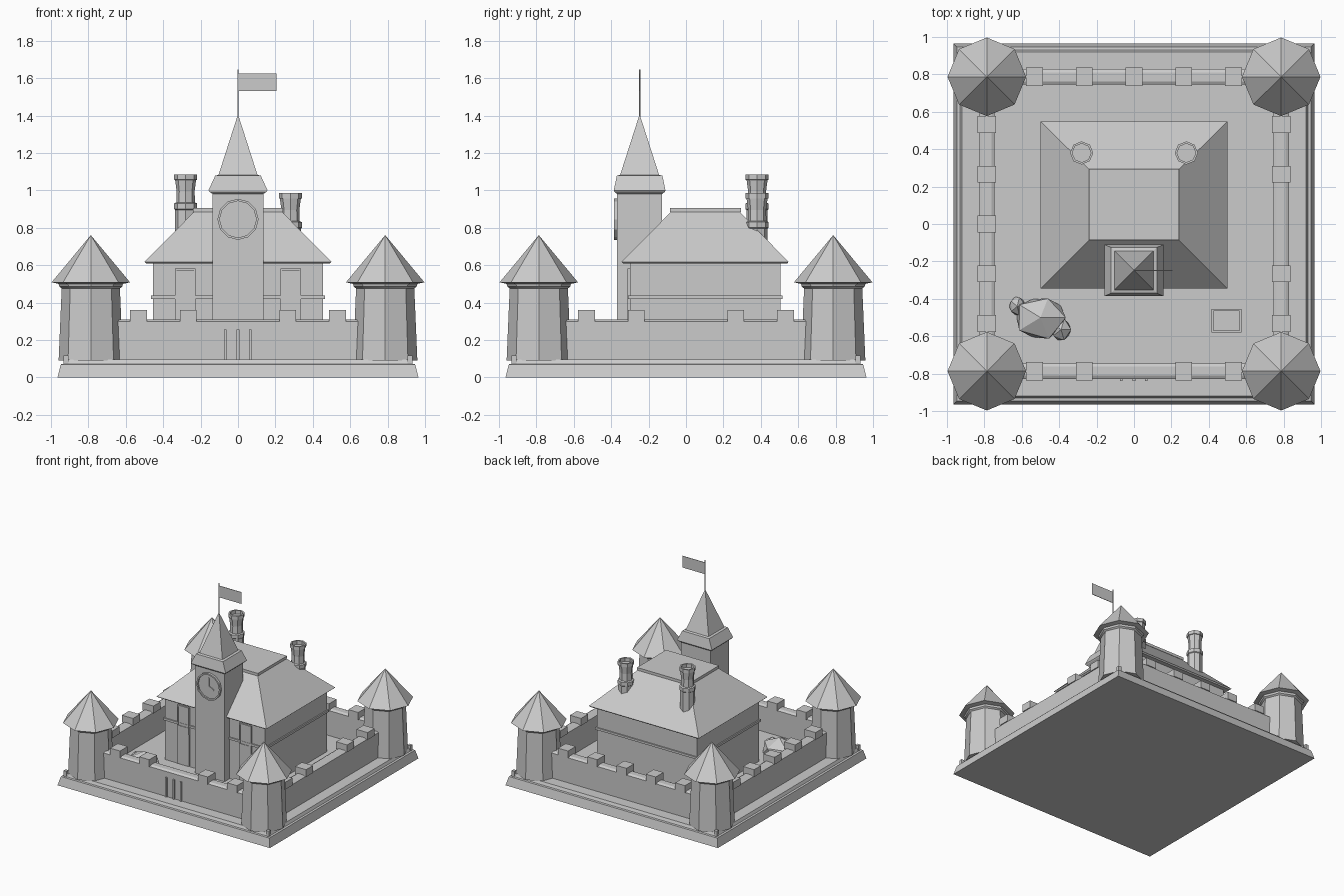
import bpy, bmesh, math, random
from mathutils import Vector

if "Cube" in bpy.data.objects:
    bpy.data.objects.remove(bpy.data.objects["Cube"])

stone = bpy.data.materials.new("pale_grey_stone")
stone.diffuse_color = (0.6, 0.6, 0.6, 1)
stone.use_nodes = True
stone.node_tree.nodes["Principled BSDF"].inputs["Base Color"].default_value = stone.diffuse_color


def finish(name, bm, smooth=False):
    bmesh.ops.remove_doubles(bm, verts=bm.verts, dist=1e-5)
    bmesh.ops.recalc_face_normals(bm, faces=bm.faces)
    me = bpy.data.meshes.new(name)
    bm.to_mesh(me)
    bm.free()
    me.materials.append(stone)
    ob = bpy.data.objects.new(name, me)
    bpy.context.collection.objects.link(ob)
    if smooth:
        bpy.ops.object.select_all(action='DESELECT')
        ob.select_set(True)
        bpy.context.view_layer.objects.active = ob
        bpy.ops.object.shade_smooth_by_angle(angle=math.radians(35))
    return ob


def loft(name, rings, smooth=False):
    """Skin a list of point rings and cap both ends."""
    bm = bmesh.new()
    vs = [[bm.verts.new(p) for p in r] for r in rings]
    n = len(vs[0])
    for a, b in zip(vs, vs[1:]):
        for i in range(n):
            j = (i + 1) % n
            bm.faces.new((a[i], a[j], b[j], b[i]))
    bm.faces.new(vs[0])
    bm.faces.new(vs[-1])
    return finish(name, bm, smooth)


def rect_stack(name, cx, cy, profile):
    """Stack of rectangles; profile holds (half x, half y, z)."""
    return loft(name, [[(cx + sx * hx, cy + sy * hy, z) for sx, sy in
                        ((-1, -1), (1, -1), (1, 1), (-1, 1))] for hx, hy, z in profile])


def turned(name, cx, cy, profile, n=8, smooth=False):
    """Polygonal turned shape; profile holds (radius, z)."""
    return loft(name, [[(cx + r * math.cos(2 * math.pi * i / n),
                         cy + r * math.sin(2 * math.pi * i / n), z)
                        for i in range(n)] for r, z in profile], smooth)


def box(name, x0, x1, y0, y1, z0, z1):
    hx, hy = (x1 - x0) / 2, (y1 - y0) / 2
    return rect_stack(name, (x0 + x1) / 2, (y0 + y1) / 2, [(hx, hy, z0), (hx, hy, z1)])


# Plinth
rect_stack("plinth", 0, 0, [(.965, .965, 0), (.947, .947, .07),
                            (.93, .93, .072), (.92, .92, .095)])

# Corner towers with cone roofs, and small studs at the plinth corners
for sx in (-1, 1):
    for sy in (-1, 1):
        x, y = sx * .787, sy * .787
        turned("corner_tower", x, y, [(.172, .09), (.155, .49)])
        turned("corner_tower_roof", x, y,
               [(.155, .475), (.168, .485), (.172, .5), (.21, .508), (.0003, .76)], smooth=True)
        box("corner_stud", sx * .92 - .013, sx * .92 + .013,
            sy * .92 - .013, sy * .92 + .013, .07, .117)

# Curtain walls with bevelled tops and merlons
for dx, dy in ((0, -1), (0, 1), (-1, 0), (1, 0)):
    cx, cy = dx * .787, dy * .787

    def size(t, l):
        return (t, l) if dx else (l, t)
    rect_stack("curtain_wall", cx, cy, [(*size(.042, .66), .09), (*size(.042, .66), .3),
                                        (*size(.024, .66), .31)])
    for k in (-2, -1, 0, 1, 2):
        if k == 0 and (dx, dy) in ((0, -1), (1, 0)):
            continue
        mx, my = (cx, k * .266) if dx else (k * .266, cy)
        hx, hy = size(.05, .045)
        box("merlon", mx - hx, mx + hx, my - hy, my + hy, .3, .36)

# Gate bars
for x in (-.068, 0, .066):
    box("gate_bar", x - .007, x + .007, -.84, -.82, .09, .255)

# Main hall
box("hall_body", -.455, .455, -.3, .505, .09, .615)
box("hall_ledge", -.465, .465, -.31, .515, .42, .438)


def slab(hx, y0, y1, z):
    return [(-hx, y0, z), (hx, y0, z), (hx, y1, z), (-hx, y1, z)]


loft("hall_roof", [slab(.49, -.335, .54, .608), slab(.5, -.345, .548, .617),
                   slab(.235, -.08, .288, .885)])
box("roof_platform", -.24, .24, -.085, .293, .883, .905)

# Hall window panels with raised frames
for sx in (-1, 1):
    x = sx * .282
    box("window_panel", x - .045, x + .045, -.308, -.295, .37, .57)
    for s in (-1, 1):
        box("window_side", x + s * .049 - .005, x + s * .049 + .005, -.314, -.295, .36, .582)
    box("window_head", x - .054, x + .054, -.314, -.295, .572, .582)
    box("lower_panel", x - .054, x + .054, -.312, -.295, .1, .415)

# Clock tower with flared eave and spire
CY = -.248
rect_stack("clock_tower", 0, CY, [(.135, .12, .09), (.135, .12, .99)])
rect_stack("clock_tower_spire", 0, CY,
           [(.135, .12, .98), (.152, .135, .992), (.158, .138, 1.0), (.122, .122, 1.078),
            (.104, .104, 1.083), (.0005, .0005, 1.405)])

# Clock ring, face and hands
CZ = .845


def dial(r, y):
    return [(r * math.cos(math.pi * i / 6), y, CZ + r * math.sin(math.pi * i / 6)) for i in range(12)]


loft("clock_ring", [dial(.11, -.36), dial(.11, -.386), dial(.098, -.386), dial(.098, -.374)])
for name, ang, length in (("minute_hand", 90, .07), ("hour_hand", -25, .05)):
    d = Vector((math.cos(math.radians(ang)), 0, math.sin(math.radians(ang))))
    s = Vector((-d.z, 0, d.x)) * .005
    c = Vector((0, 0, CZ))
    pts = [c - s, c + d * length - s, c + d * length + s, c + s]
    loft(name, [[(p.x, y, p.z) for p in pts] for y in (-.372, -.381)])

# Flag
turned("flag_pole", 0, CY, [(.004, 1.38), (.004, 1.645)], n=6)
box("flag", 0, .205, CY - .002, CY + .002, 1.53, 1.625)

# Chimneys with a band, a waist and a hollow top
for x, top in ((-.28, 1.085), (.28, .985)):
    turned("chimney", x, .38, [(.056, .6), (.056, top - .19), (.062, top - .185), (.062, top - .155),
                               (.05, top - .15), (.048, top - .09), (.056, top - .03),
                               (.062, top - .028), (.062, top), (.05, top), (.05, top - .03)])

# Courtyard boulders
random.seed(4)
for x, y, rx, ry, rz in ((-.5, -.5, .15, .125, .12), (-.625, -.44, .045, .055, .06),
                         (-.39, -.565, .06, .065, .07)):
    bm = bmesh.new()
    bmesh.ops.create_icosphere(bm, subdivisions=1, radius=1)
    for v in bm.verts:
        k = random.uniform(.92, 1.08)
        v.co = Vector((x + v.co.x * rx * k, y + v.co.y * ry * k,
                       max(.09, .11 + v.co.z * rz * k)))
    finish("boulder", bm)

# Courtyard crate with recessed lid
rect_stack("crate", .495, -.517, [(.08, .063, .09), (.08, .063, .2), (.07, .053, .2),
                                  (.07, .053, .19)])
